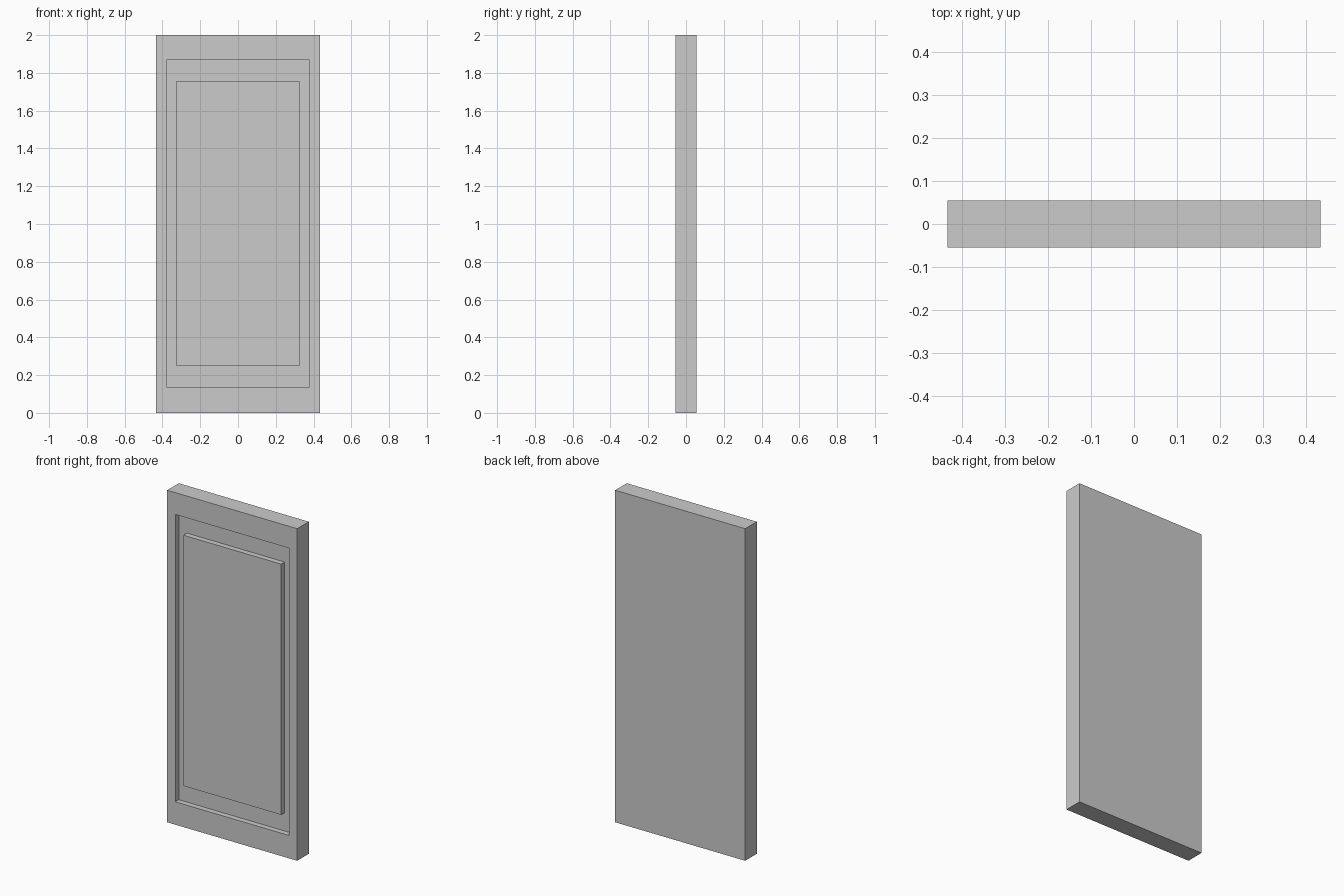
import bpy
import bmesh
from mathutils import Vector

cube = bpy.data.objects.get("Cube")
if cube:
    bpy.data.objects.remove(cube, do_unlink=True)

WIDTH, DEPTH, HEIGHT = 0.866, 0.11, 2.0
RECESS = 0.033  # depth of the groove around the panel

grey = bpy.data.materials.new("light_grey")
grey.use_nodes = True
grey.diffuse_color = (0.6, 0.6, 0.6, 1)
grey.node_tree.nodes["Principled BSDF"].inputs["Base Color"].default_value = (0.6, 0.6, 0.6, 1)


def inset_front(bm, face, half_width, bottom, top, push):
    """Inset a front face to a given rectangle, then push it along y."""
    bmesh.ops.inset_region(bm, faces=[face], thickness=0.02)
    mid = face.calc_center_median()
    for v in face.verts:
        v.co.x = half_width if v.co.x > mid.x else -half_width
        v.co.z = top if v.co.z > mid.z else bottom
    new = bmesh.ops.extrude_discrete_faces(bm, faces=[face])["faces"][0]
    bmesh.ops.translate(bm, verts=new.verts, vec=Vector((0, push, 0)))
    return new


# Slab
bm = bmesh.new()
bmesh.ops.create_cube(bm, size=1)
bmesh.ops.scale(bm, verts=bm.verts, vec=(WIDTH, DEPTH, HEIGHT))
bmesh.ops.translate(bm, verts=bm.verts, vec=(0, 0, HEIGHT / 2))
bm.normal_update()
front = min(bm.faces, key=lambda f: f.calc_center_median().y)

# Sunken border, then the raised centre panel flush with the frame
floor = inset_front(bm, front, 0.379, 0.138, 1.868, RECESS)
bm.normal_update()
inset_front(bm, floor, 0.326, 0.248, 1.758, -RECESS)
bmesh.ops.recalc_face_normals(bm, faces=bm.faces)

mesh = bpy.data.meshes.new("panelled_door")
bm.to_mesh(mesh)
bm.free()
mesh.materials.append(grey)
door = bpy.data.objects.new("panelled_door", mesh)
bpy.context.collection.objects.link(door)
